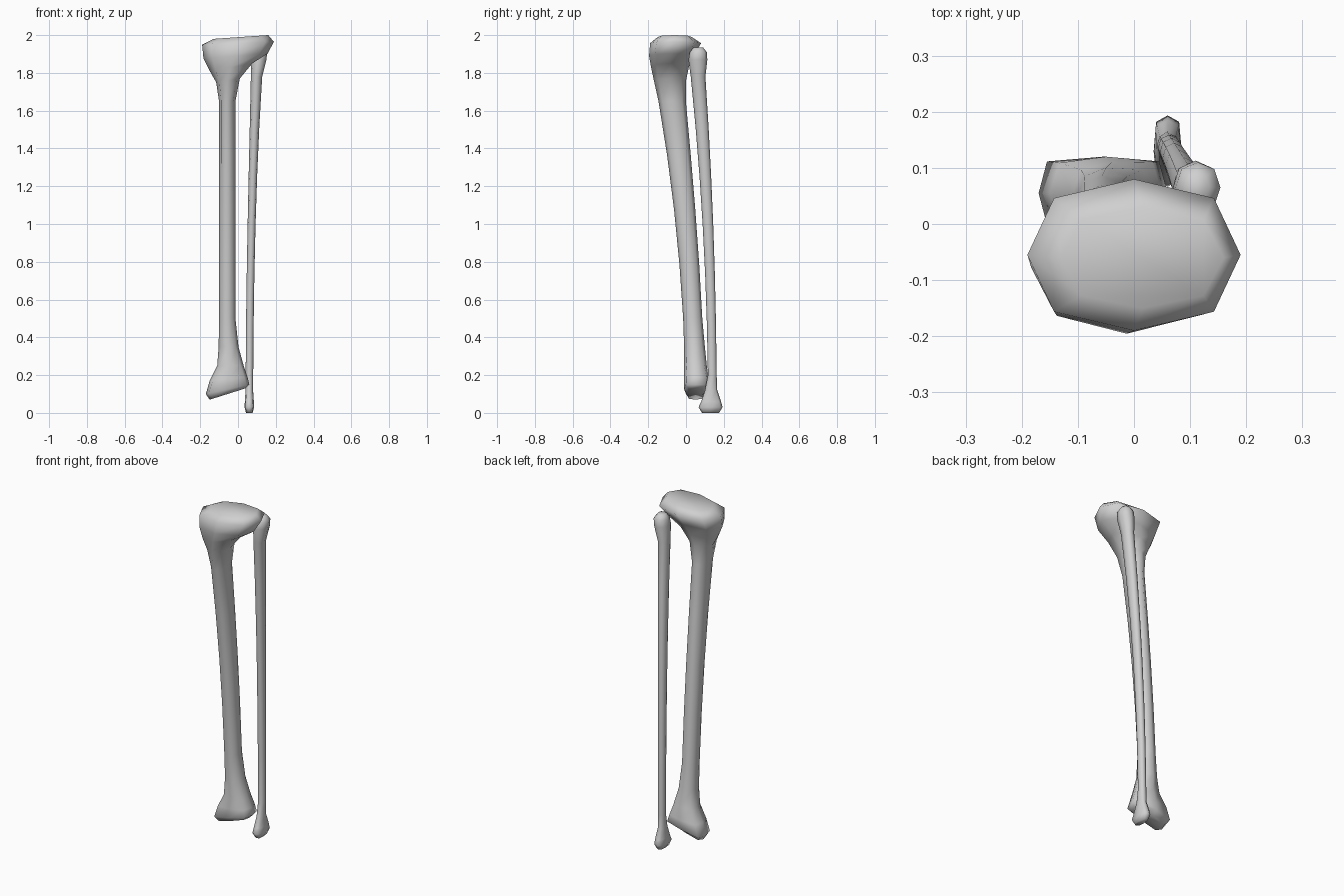
import bpy, bmesh, math

cube = bpy.data.objects.get("Cube")
if cube:
    bpy.data.objects.remove(cube)

GREY = (0.63, 0.63, 0.63, 1)
bone = bpy.data.materials.new("bone_grey")
bone.use_nodes = True
bone.diffuse_color = GREY
bone.node_tree.nodes["Principled BSDF"].inputs["Base Color"].default_value = GREY


def add_ring(bm, x, y, z, width, depth, tilt=0, corner=0.73):
    """Eight-sided section; tilt is the rise from its right edge to its left edge."""
    ring = []
    for i in range(8):
        angle = math.tau * i / 8
        fullness = corner * math.sqrt(2) if i % 2 else 1
        u = math.cos(angle) * fullness / 2
        v = math.sin(angle) * fullness / 2
        ring.append(bm.verts.new((x + width * u, y + depth * v, z + tilt * u)))
    return ring


def skin(name, bm, rings):
    """Join neighbouring sections, cap both ends and shade smooth."""
    for low, high in zip(rings, rings[1:]):
        for i in range(8):
            j = (i + 1) % 8
            bm.faces.new((low[i], low[j], high[j], high[i]))
    bm.faces.new(reversed(rings[0]))
    bm.faces.new(rings[-1])
    bmesh.ops.recalc_face_normals(bm, faces=bm.faces)
    for face in bm.faces:
        face.smooth = True
    mesh = bpy.data.meshes.new(name)
    bm.to_mesh(mesh)
    bm.free()
    mesh.materials.append(bone)
    bpy.context.collection.objects.link(bpy.data.objects.new(name, mesh))


def steps(start, end, count):
    return [start + (end - start) * i / (count - 1) for i in range(count)]


def build_shin_bone():
    bm = bmesh.new()
    rings = []

    def ring(**section):
        rings.append(add_ring(bm, **section))

    # Slanted foot with a squarer outline
    ring(x=-0.055, y=0.05, z=0.1, width=0.19, depth=0.08, tilt=0.06, corner=0.85)
    ring(x=-0.055, y=0.055, z=0.125, width=0.23, depth=0.13, tilt=0.05, corner=0.87)
    ring(x=-0.05, y=0.055, z=0.18, width=0.2, depth=0.13, tilt=0.02, corner=0.83)
    ring(x=-0.04, y=0.05, z=0.25, width=0.14, depth=0.12, corner=0.78)
    ring(x=-0.05, y=0.045, z=0.35, width=0.105, depth=0.11)

    # Shaft leaning forward as it rises
    for z in steps(0.5, 1.65, 5):
        ring(x=-0.057, y=0.05 - 0.05 * z ** 1.8, z=z,
             width=0.087, depth=0.1 + 0.01 * z ** 3)

    # Flare and broad plateau
    ring(x=-0.053, y=-0.085, z=1.76, width=0.125, depth=0.17, tilt=0.02)
    ring(x=-0.037, y=-0.085, z=1.83, width=0.225, depth=0.2, tilt=0.04)
    ring(x=-0.013, y=-0.078, z=1.89, width=0.34, depth=0.235, tilt=0.025)
    ring(x=0, y=-0.055, z=1.957, width=0.38, depth=0.27, tilt=0.015, corner=0.75)
    ring(x=0.015, y=-0.06, z=1.99, width=0.29, depth=0.18, tilt=0.02, corner=0.75)
    skin("shin_bone", bm, rings)


def build_outer_bone():
    bm = bmesh.new()
    rings = []

    def ring(**section):
        rings.append(add_ring(bm, **section))

    # Flared ankle
    ring(x=0.06, y=0.13, z=0, width=0.035, depth=0.09, corner=0.8)
    ring(x=0.06, y=0.13, z=0.03, width=0.05, depth=0.127, corner=0.82)
    ring(x=0.06, y=0.133, z=0.06, width=0.048, depth=0.105, corner=0.8)
    ring(x=0.06, y=0.133, z=0.12, width=0.04, depth=0.065)

    # Slender bowed shaft
    for z in steps(0.2, 1.78, 7):
        ring(x=0.06 + 0.012 * z * z, y=0.14 - 0.024 * z * z, z=z,
             width=0.04 + 0.002 * z ** 4, depth=0.046 + 0.01 * z ** 2)

    # Rounded head
    ring(x=0.11, y=0.063, z=1.87, width=0.082, depth=0.1)
    ring(x=0.114, y=0.065, z=1.91, width=0.08, depth=0.09)
    ring(x=0.112, y=0.065, z=1.935, width=0.045, depth=0.05)
    skin("outer_bone", bm, rings)


build_shin_bone()
build_outer_bone()
